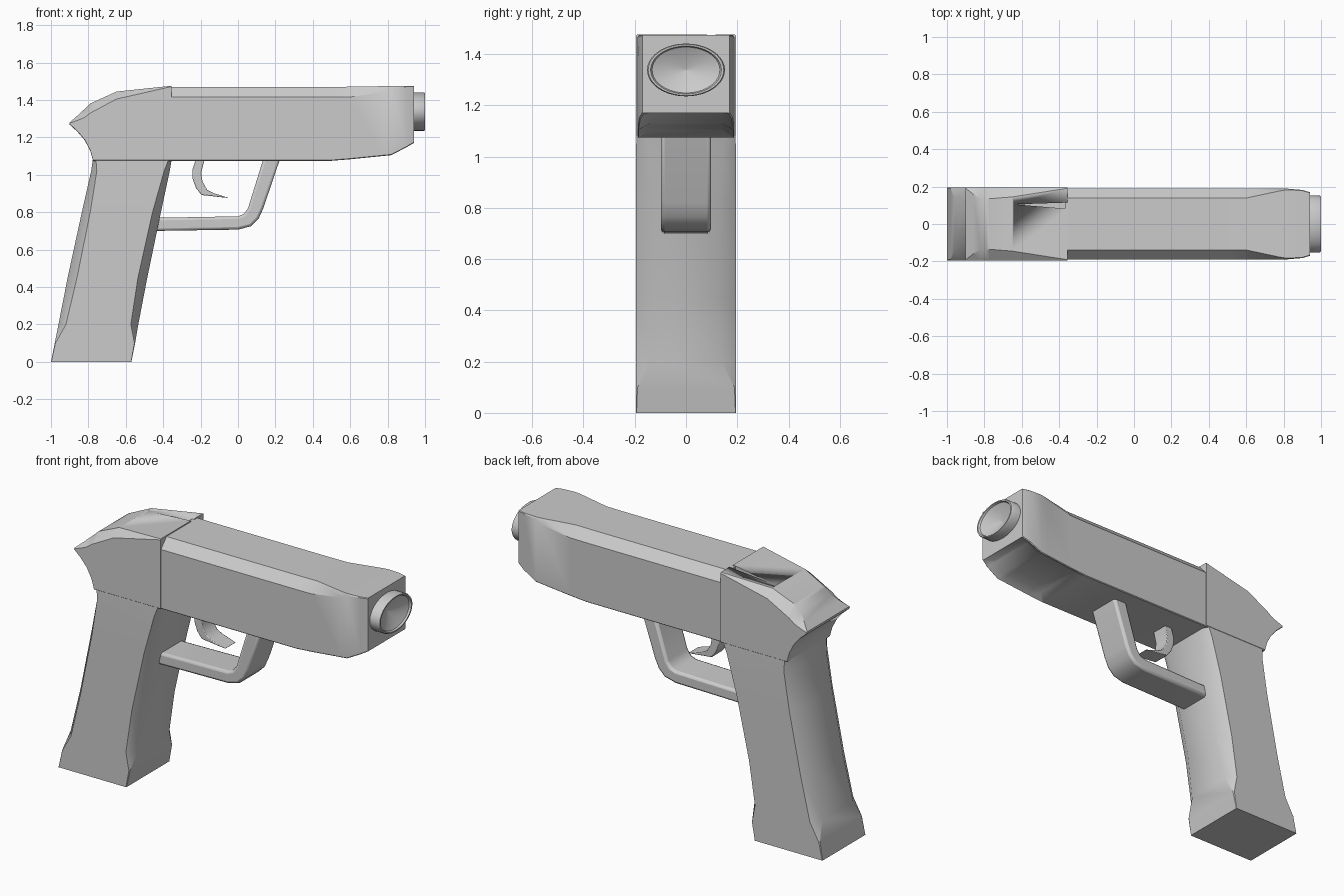
import bpy, bmesh
from math import cos, sin, pi, radians

cube = bpy.data.objects.get("Cube")
if cube:
    bpy.data.objects.remove(cube)

grey = bpy.data.materials.new("plain_grey")
grey.use_nodes = True
colour = (0.6, 0.6, 0.6, 1)
grey.diffuse_color = colour
grey.node_tree.nodes["Principled BSDF"].inputs["Base Color"].default_value = colour


def finish(name, bm, angle=35):
    bmesh.ops.recalc_face_normals(bm, faces=bm.faces)
    mesh = bpy.data.meshes.new(name)
    bm.to_mesh(mesh)
    bm.free()
    ob = bpy.data.objects.new(name, mesh)
    bpy.context.collection.objects.link(ob)
    mesh.materials.append(grey)
    bpy.ops.object.select_all(action='DESELECT')
    ob.select_set(True)
    bpy.context.view_layer.objects.active = ob
    bpy.ops.object.shade_smooth_by_angle(angle=radians(angle))
    return ob


def loft(rings):
    """Skin a row of closed rings and cap both ends."""
    bm = bmesh.new()
    loops = [[bm.verts.new(p) for p in ring] for ring in rings]
    n = len(loops[0])
    for a, b in zip(loops, loops[1:]):
        for i in range(n):
            j = (i + 1) % n
            bm.faces.new((a[i], a[j], b[j], b[i]))
    bm.faces.new(loops[0])
    bm.faces.new(loops[-1])
    bmesh.ops.recalc_face_normals(bm, faces=bm.faces)
    return bm


def body_ring(x, low, high, half, cy, cz, under=0.004):
    """Upright box section with chamfered top and bottom corners."""
    side = [(half - under, low), (half, low + under), (half, high - cz), (half - cy, high)]
    pts = side + [(-y, z) for y, z in reversed(side)]
    return [(x, y, z) for y, z in pts]


def grip_ring(z, back, front, half, cx, cy):
    """Level box section with chamfered corners."""
    side = [(back, half - cy), (back + cx, half), (front - cx, half), (front, half - cy)]
    pts = side + [(x, -y) for x, y in reversed(side)]
    return [(x, y, z) for x, y in pts]


def prism(name, outline, half, bevel):
    """Side outline extruded across the width, with softened edges."""
    bm = loft([[(x, y, z) for x, z in outline] for y in (-half, half)])
    ob = finish(name, bm)
    if bevel:
        mod = ob.modifiers.new("soft_edges", 'BEVEL')
        mod.width = bevel
        mod.segments = 2
        mod.limit_method = 'ANGLE'
        mod.angle_limit = radians(50)
    return ob


# Slide: chamfered top that widens at the nose
bm = loft([
    body_ring(-0.37, 1.075, 1.47, 0.189, 0.05, 0.055),
    body_ring(0.5, 1.075, 1.47, 0.189, 0.05, 0.055),
    body_ring(0.6, 1.083, 1.471, 0.189, 0.05, 0.055),
    body_ring(0.78, 1.101, 1.474, 0.189, 0.012, 0.03),
    body_ring(0.82, 1.105, 1.475, 0.189, 0.006, 0.01),
    body_ring(0.90, 1.147, 1.475, 0.182, 0.004, 0.004),
    body_ring(0.94, 1.17, 1.475, 0.170, 0.004, 0.004),
])
# Shallow hollow under the nose
under = [f for f in bm.faces if f.normal.z < -0.3 and abs(f.normal.y) < 0.3
         and f.calc_center_median().x > 0.5]
bmesh.ops.inset_region(bm, faces=under, thickness=0.045, depth=-0.025, use_even_offset=True)
finish("slide", bm)

# Rear frame: square at the step, tapering to a pointed tang
rear = finish("rear_frame", loft([
    body_ring(-0.90, 1.268, 1.28, 0.195, 0.004, 0.004),
    body_ring(-0.86, 1.232, 1.315, 0.195, 0.035, 0.025),
    body_ring(-0.82, 1.185, 1.352, 0.195, 0.06, 0.045),
    body_ring(-0.79, 1.128, 1.38, 0.195, 0.06, 0.05),
    body_ring(-0.775, 1.075, 1.388, 0.195, 0.06, 0.05),
    body_ring(-0.65, 1.075, 1.445, 0.195, 0.05, 0.04),
    body_ring(-0.355, 1.075, 1.476, 0.195, 0.004, 0.004),
]))

# Thin wedge slit in the top of the rear frame
slit = [(-0.64, 0.105), (-0.34, 0.08), (-0.34, 0.115)]
cutter = finish("slit_cutter", loft([[(x, y, z) for x, y in slit] for z in (1.42, 1.55)]))
cutter.hide_render = True
cutter.hide_viewport = True
cut = rear.modifiers.new("slit", 'BOOLEAN')
cut.operation = 'DIFFERENCE'
cut.solver = 'EXACT'
cut.object = cutter

# Grip: square foot, broad chamfers higher up
finish("grip", loft([
    grip_ring(0.0, -1.0, -0.57, 0.195, 0.002, 0.002),
    grip_ring(0.10, -0.98, -0.55, 0.195, 0.004, 0.006),
    grip_ring(0.20, -0.96, -0.533, 0.195, 0.04, 0.055),
    grip_ring(0.45, -0.911, -0.485, 0.195, 0.05, 0.075),
    grip_ring(0.80, -0.835, -0.412, 0.195, 0.045, 0.065),
    grip_ring(1.02, -0.785, -0.365, 0.195, 0.03, 0.05),
    grip_ring(1.09, -0.775, -0.353, 0.193, 0.015, 0.03),
]))

# Trigger guard
prism("trigger_guard", [
    (0.23, 1.10), (0.135, 0.82), (0.11, 0.765), (0.07, 0.725), (0.0, 0.707), (-0.45, 0.70),
    (-0.44, 0.77), (0.0, 0.778), (0.03, 0.79), (0.053, 0.82), (0.14, 1.10),
], 0.098, 0.014)

# Trigger
prism("trigger", [
    (-0.22, 1.10), (-0.243, 1.03), (-0.243, 0.98), (-0.225, 0.93), (-0.195, 0.892),
    (-0.14, 0.886), (-0.045, 0.875), (-0.13, 0.902), (-0.165, 0.92), (-0.19, 0.965),
    (-0.197, 1.01), (-0.175, 1.10),
], 0.05, 0.004)

# Oval muzzle with a conical bore
steps = [(0.92, 1), (0.992, 1), (1.0, 0.97), (1.0, 0.91), (0.99, 0.87), (0.943, 0.03)]
finish("muzzle", loft([
    [(x, 0.152 * s * cos(2 * pi * i / 40), 1.338 + 0.103 * s * sin(2 * pi * i / 40))
     for i in range(40)]
    for x, s in steps]))
